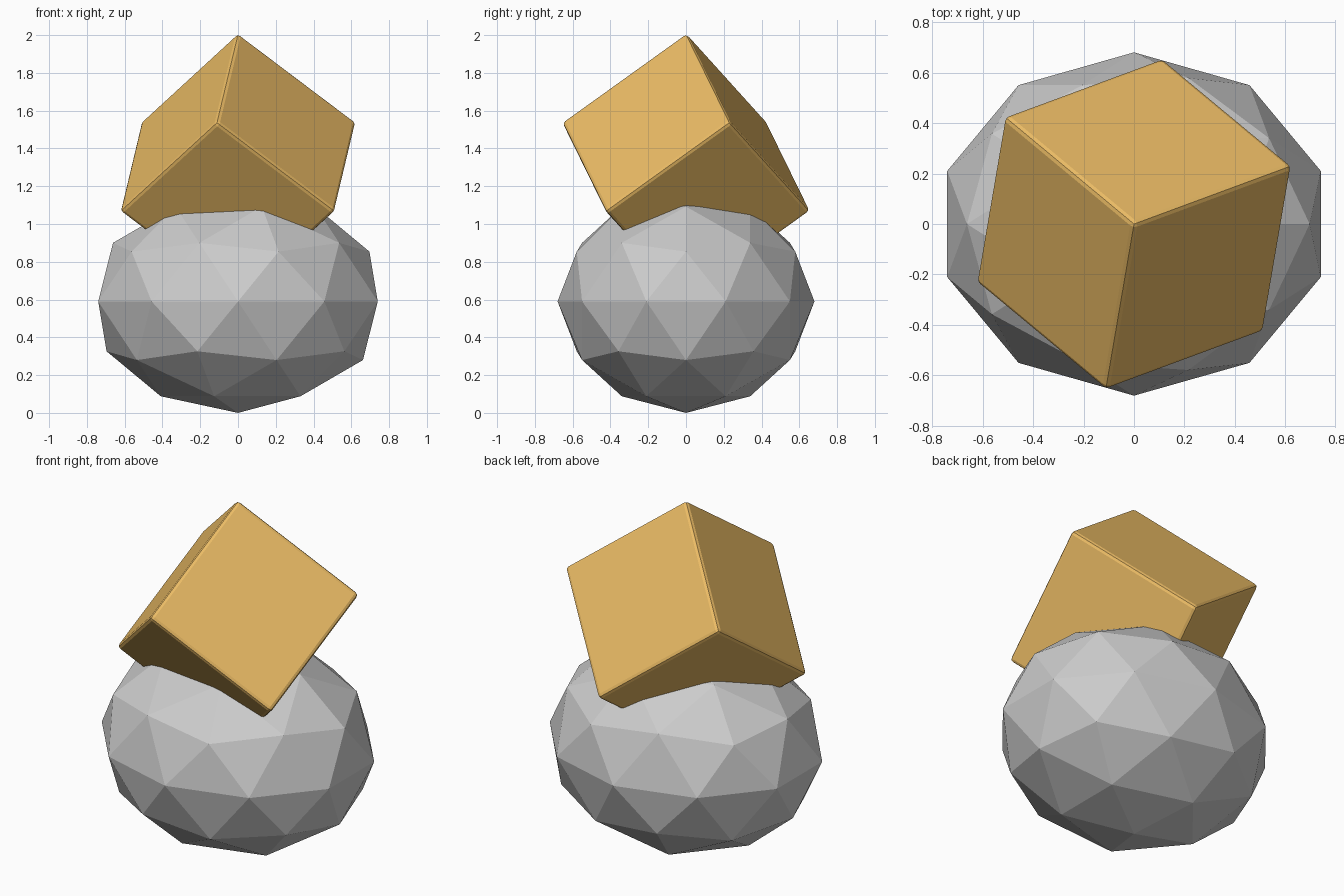
import bpy
from math import radians, sqrt
from mathutils import Matrix, Vector

if "Cube" in bpy.data.objects:
    bpy.data.objects.remove(bpy.data.objects["Cube"])

# Faceted, slightly squashed boulder standing on its lowest point
bpy.ops.mesh.primitive_ico_sphere_add(subdivisions=2, radius=1)
boulder = bpy.context.object
boulder.name = "boulder"
boulder.scale = (0.778, 0.68, 0.59)
boulder.location = (0, 0, 0.59)
bpy.ops.object.transform_apply(location=True, rotation=False, scale=True)

# Cube balanced on one corner, sunk into the boulder
EDGE, BEVEL = 0.82, 0.02
bpy.ops.mesh.primitive_cube_add(size=EDGE)
cube = bpy.context.object
cube.name = "tilted_cube"
tip = Vector((1, 1, 1)).rotation_difference(Vector((0, 0, 1))).to_matrix().to_4x4()
cube.matrix_world = (Matrix.Translation((0, 0, 1.303))
                     @ Matrix.Rotation(radians(-24.7), 4, 'Z') @ tip)

# Narrow rounded edges
bevel = cube.modifiers.new("rounded_edges", 'BEVEL')
bevel.width = BEVEL
bevel.segments = 2

# Golden colour
gold = bpy.data.materials.new("gold")
gold.diffuse_color = (0.83, 0.5, 0.13, 1)
gold.use_nodes = True
gold.node_tree.nodes["Principled BSDF"].inputs["Base Color"].default_value = gold.diffuse_color
cube.data.materials.append(gold)
